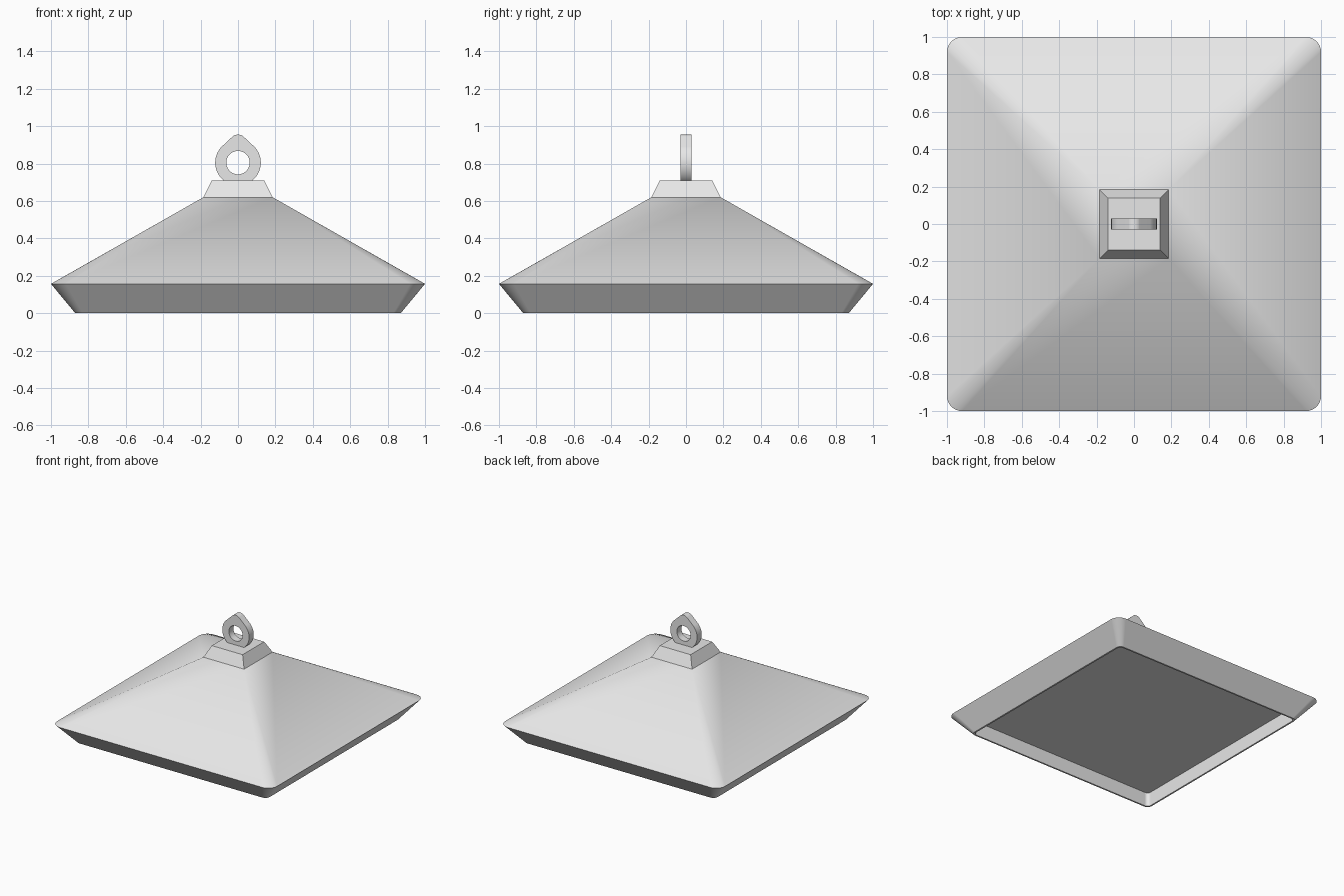
import bpy, bmesh, math

cube = bpy.data.objects.get("Cube")
if cube:
    bpy.data.objects.remove(cube, do_unlink=True)

grey = bpy.data.materials.new("light grey")
grey.use_nodes = True
colour = (0.8, 0.8, 0.8, 1)
grey.diffuse_color = colour
grey.node_tree.nodes["Principled BSDF"].inputs["Base Color"].default_value = colour


def finish(name, bm):
    """Turn a bmesh into a smooth object with sharp edges kept."""
    bmesh.ops.remove_doubles(bm, verts=bm.verts, dist=0.0005)
    bmesh.ops.recalc_face_normals(bm, faces=bm.faces)
    mesh = bpy.data.meshes.new(name)
    bm.to_mesh(mesh)
    bm.free()
    mesh.materials.append(grey)
    obj = bpy.data.objects.new(name, mesh)
    bpy.context.collection.objects.link(obj)
    bpy.ops.object.select_all(action="DESELECT")
    obj.select_set(True)
    bpy.context.view_layer.objects.active = obj
    bpy.ops.object.shade_smooth_by_angle(angle=math.radians(25))
    mod = obj.modifiers.new("Weighted normals", "WEIGHTED_NORMAL")
    mod.keep_sharp = True
    return obj


def rounded_square(bm, half, radius, z, steps=8):
    """Loop of vertices around a square with rounded corners."""
    loop = []
    for corner in range(4):
        for i in range(steps + 1):
            a = math.pi / 2 * (corner + i / steps)
            mid = math.pi / 2 * (corner + 0.5)
            c = (half - radius) * math.sqrt(2)
            loop.append(bm.verts.new((c * math.cos(mid) + radius * math.cos(a),
                                      c * math.sin(mid) + radius * math.sin(a), z)))
    return loop


def bridge(bm, a, b):
    n = len(a)
    for i in range(n):
        j = (i + 1) % n
        bm.faces.new((a[i], a[j], b[j], b[i]))


# Pyramid shade: recessed underside, thin rim, flared skirt, roof and collar
bm = bmesh.new()
sections = [(0.857, 0.03, 0.115), (0.857, 0.03, 0), (0.87, 0.04, 0),
            (1, 0.08, 0.157), (0.185, 0, 0.62), (0.14, 0, 0.71)]
loops = [rounded_square(bm, *s) for s in sections]
for lower, upper in zip(loops, loops[1:]):
    bridge(bm, lower, upper)
bm.faces.new(loops[0])
# The top loop has coincident corner points, so cap it with one per corner
bm.faces.new(loops[-1][::9])
finish("pyramid_shade", bm)

# Hanging eye: teardrop outline with a round hole
bm = bmesh.new()
centre, outer, hole = 0.805, 0.122, 0.0625
tip_centre, tip = 0.909, 0.046
limit = (outer - tip) / (tip_centre - centre)
rings = []
for y in (-0.03, 0.03):
    out_loop, in_loop = [], []
    for i in range(64):
        a = 2 * math.pi * i / 64
        cz, r = (tip_centre, tip) if math.sin(a) > limit else (centre, outer)
        out_loop.append(bm.verts.new((r * math.cos(a), y, cz + r * math.sin(a))))
        in_loop.append(bm.verts.new((hole * math.cos(a), y, centre + hole * math.sin(a))))
    rings.append((out_loop, in_loop))
(front_out, front_in), (back_out, back_in) = rings
bridge(bm, front_out, front_in)
bridge(bm, back_in, back_out)
bridge(bm, back_out, front_out)
bridge(bm, front_in, back_in)
finish("hanging_eye", bm)
